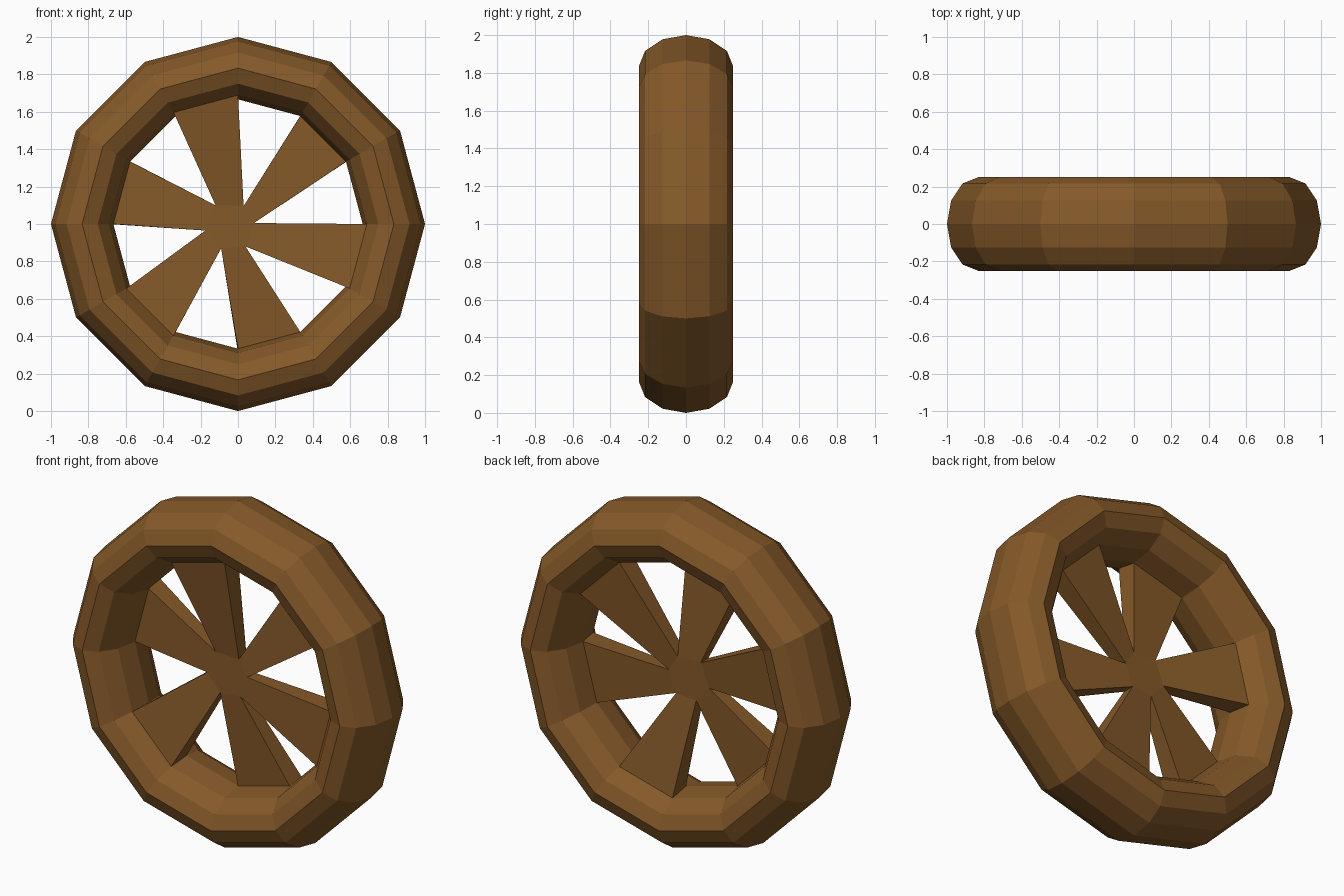
import bpy, bmesh, math
from mathutils import Vector

if "Cube" in bpy.data.objects:
    bpy.data.objects.remove(bpy.data.objects["Cube"])

SEG = 12
MAJOR, MINOR, DEPTH = 0.8333, 0.1667, 0.25

wood = bpy.data.materials.new("brown_wood")
wood.diffuse_color = (0.235, 0.100, 0.022, 1)
wood.use_nodes = True
wood.node_tree.nodes["Principled BSDF"].inputs["Base Color"].default_value = wood.diffuse_color


def finish(name, bm):
    bmesh.ops.recalc_face_normals(bm, faces=bm.faces)
    me = bpy.data.meshes.new(name)
    bm.to_mesh(me)
    bm.free()
    me.materials.append(wood)
    ob = bpy.data.objects.new(name, me)
    bpy.context.collection.objects.link(ob)
    return ob


def ring_point(i, j):
    """Point on the rim: i steps round the wheel, j steps round the section."""
    a, b = 2 * math.pi * i / SEG, 2 * math.pi * j / SEG
    r = MAJOR + MINOR * math.cos(b)
    return Vector((r * math.cos(a), DEPTH * math.sin(b), 1 + r * math.sin(a)))


# rim: twelve-sided ring with an oval section
bm = bmesh.new()
v = [[bm.verts.new(ring_point(i, j)) for j in range(SEG)] for i in range(SEG)]
for i in range(SEG):
    for j in range(SEG):
        k, l = (i + 1) % SEG, (j + 1) % SEG
        bm.faces.new((v[i][j], v[k][j], v[k][l], v[i][l]))
finish("rim", bm)

# hub corners (x, z from the wheel centre), counter-clockwise from the right
HUB = [(0.085, 0.005), (0.03, 0.096), (-0.12, 0.1),
       (-0.175, -0.035), (-0.09, -0.13), (0.04, -0.12)]
HALF = 0.035


def hub_point(n, y):
    x, z = HUB[n % 6]
    return Vector((x, y, 1 + z))


# hub: thin six-sided core
bm = bmesh.new()
front = [bm.verts.new(hub_point(n, -HALF)) for n in range(6)]
back = [bm.verts.new(hub_point(n, HALF)) for n in range(6)]
bm.faces.new(front)
bm.faces.new(back)
for n in range(6):
    m = (n + 1) % 6
    bm.faces.new((front[n], front[m], back[m], back[n]))
finish("hub", bm)

# spokes: every other rim segment, alternating behind and in front of the middle
for n in range(6):
    i = 2 * n + 1
    rows = (6, 5) if n % 2 == 0 else (7, 6)
    bm = bmesh.new()
    outer = [bm.verts.new(ring_point(a, j)) for a, j in
             ((i, rows[0]), (i + 1, rows[0]), (i + 1, rows[1]), (i, rows[1]))]
    inner = [bm.verts.new(hub_point(n + a, y)) for a, y in
             ((0, -HALF), (1, -HALF), (1, HALF), (0, HALF))]
    bm.faces.new(outer)
    bm.faces.new(inner)
    for k in range(4):
        m = (k + 1) % 4
        bm.faces.new((outer[k], outer[m], inner[m], inner[k]))
    finish("spoke_%d" % (n + 1), bm)
